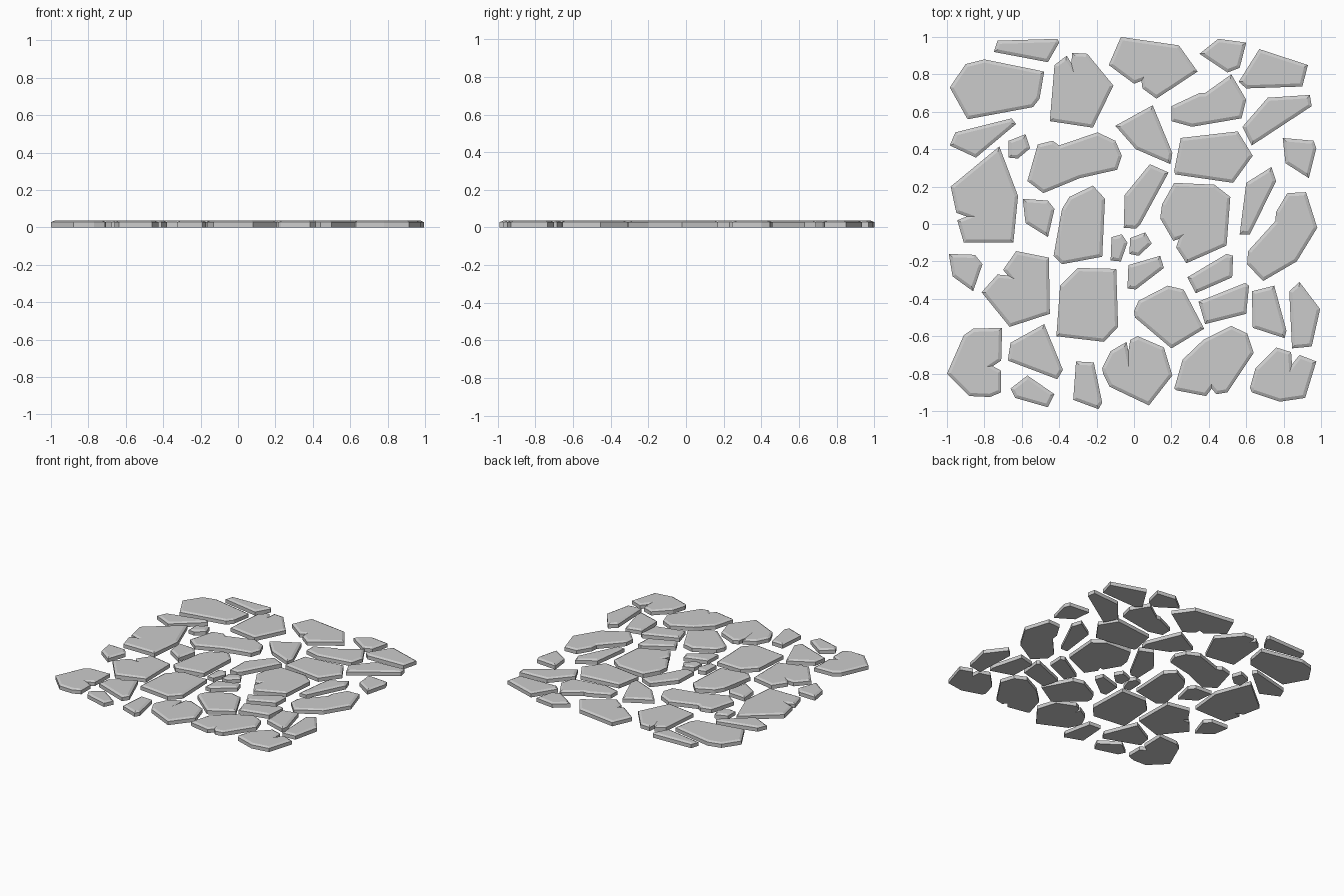
import bpy, bmesh

SIDE_H, TOP_H, CHAMFER = 0.028, 0.037, 0.017


def stone(*outline):
    """One flat paving stone: extruded outline with a chamfered top rim."""
    bm = bmesh.new()
    base = bm.faces.new([bm.verts.new((x, y, 0)) for x, y in outline])
    base.normal_update()
    if base.normal.z > 0:
        base.normal_flip()
    top = bmesh.ops.extrude_face_region(bm, geom=[base], use_keep_orig=True)["geom"]
    for v in top:
        if isinstance(v, bmesh.types.BMVert):
            v.co.z = SIDE_H
    bmesh.ops.recalc_face_normals(bm, faces=bm.faces[:])
    cap = max(bm.faces, key=lambda f: f.calc_center_median().z)
    bmesh.ops.inset_region(bm, faces=[cap], thickness=CHAMFER, use_even_offset=True)
    for v in cap.verts:
        v.co.z = TOP_H
    me = bpy.data.meshes.new("paving_stone")
    bm.to_mesh(me)
    bm.free()
    bpy.context.collection.objects.link(bpy.data.objects.new("paving_stone", me))


# back row
stone((-.75, .92), (-.73, .98), (-.41, .99), (-.40, .97), (-.46, .865))
stone((-.985, .73), (-.90, .855), (-.80, .88), (-.48, .815), (-.505, .67), (-.54, .625), (-.89, .56))
stone((-.45, .55), (-.425, .85), (-.36, .90), (-.335, .86), (-.33, .915), (-.25, .91), (-.11, .74), (-.22, .515))
stone((-.135, .85), (-.07, 1.0), (.24, .955), (.34, .815), (.12, .67), (.045, .725), (.04, .765), (0, .75))
stone((.35, .91), (.45, .99), (.60, .97), (.565, .835), (.50, .81))
stone((.56, .76), (.67, .935), (.93, .85), (.90, .735), (.60, .725))
# second row
stone((.20, .55), (.20, .63), (.35, .70), (.38, .70), (.52, .80), (.60, .665), (.575, .565), (.31, .52))
stone((.58, .52), (.715, .675), (.94, .69), (.95, .63), (.63, .42))
stone((-.985, .42), (-.955, .49), (-.655, .565), (-.63, .535), (-.845, .355))
stone((-.67, .355), (-.67, .445), (-.58, .48), (-.555, .405), (-.62, .35))
stone((-.57, .23), (-.515, .425), (-.435, .445), (-.40, .42), (-.195, .49), (-.10, .445),
      (-.065, .365), (-.09, .29), (-.29, .245), (-.485, .165))
stone((-.10, .525), (.10, .635), (.205, .38), (.195, .32), (.01, .40))
stone((.215, .285), (.25, .46), (.555, .495), (.635, .365), (.53, .22), (.22, .265))
stone((.795, .46), (.96, .445), (.975, .405), (.935, .245), (.81, .325))
# middle row
stone((-.98, .20), (-.72, .415), (-.62, .15), (-.645, -.10), (-.91, -.10), (-.945, .02), (-.895, .04), (-.95, .06))
stone((-.595, .135), (-.46, .125), (-.425, .08), (-.46, -.07), (-.58, .005))
stone((-.43, -.17), (-.385, .08), (-.345, .145), (-.22, .205), (-.155, .135), (-.17, -.175), (-.385, -.215))
stone((-.055, -.02), (-.05, .155), (.085, .32), (.185, .275), (.035, 0), (.01, -.025))
stone((.14, .03), (.15, .105), (.215, .22), (.43, .21), (.515, .145), (.495, -.115),
      (.28, -.21), (.225, -.125), (.24, -.08), (.21, -.09))
stone((.565, -.055), (.60, .22), (.735, .305), (.76, .23), (.62, -.055))
stone((.605, -.215), (.61, -.145), (.755, .015), (.76, .065), (.82, .165), (.92, .17), (.98, -.02), (.87, -.20), (.69, -.305))
# small chips around the centre
stone((-.125, -.195), (-.12, -.07), (-.065, -.055), (-.035, -.10), (-.07, -.20))
stone((-.025, -.16), (-.02, -.075), (.06, -.045), (.095, -.105), (.025, -.17))
stone((-.035, -.345), (-.03, -.22), (.14, -.17), (.16, -.235), (.01, -.35))
stone((.285, -.285), (.495, -.16), (.53, -.17), (.525, -.285), (.33, -.37))
# fourth row
stone((-.99, -.16), (-.85, -.165), (-.81, -.215), (-.86, -.36), (-.97, -.28))
stone((-.815, -.365), (-.73, -.27), (-.675, -.275), (-.70, -.245), (-.63, -.145), (-.455, -.18), (-.45, -.48), (-.665, -.55))
stone((-.415, -.60), (-.395, -.33), (-.30, -.235), (-.095, -.24), (-.085, -.55), (-.16, -.63))
stone((0, -.465), (.025, -.41), (.18, -.33), (.265, -.35), (.375, -.56), (.20, -.665), (.005, -.50))
stone((.345, -.415), (.595, -.315), (.615, -.33), (.60, -.48), (.38, -.535))
stone((.63, -.36), (.75, -.33), (.815, -.57), (.805, -.61), (.635, -.555))
stone((.83, -.36), (.885, -.31), (.995, -.455), (.95, -.655), (.845, -.665))
# front row
stone((-1, -.80), (-.91, -.595), (-.86, -.56), (-.705, -.555), (-.71, -.73), (-.755, -.76),
      (-.71, -.785), (-.71, -.90), (-.77, -.925), (-.88, -.92))
stone((-.675, -.73), (-.66, -.635), (-.48, -.535), (-.38, -.78), (-.41, -.83))
stone((-.66, -.88), (-.57, -.81), (-.425, -.91), (-.46, -.98), (-.635, -.93))
stone((-.325, -.94), (-.31, -.735), (-.215, -.74), (-.17, -.955), (-.19, -.99))
stone((-.17, -.77), (-.125, -.68), (-.04, -.63), (-.03, -.68), (-.02, -.62), (.02, -.60),
      (.16, -.66), (.205, -.81), (.08, -.97), (-.13, -.87), (-.165, -.80))
stone((.215, -.88), (.26, -.725), (.37, -.62), (.52, -.545), (.605, -.585), (.64, -.69),
      (.50, -.90), (.44, -.91), (.415, -.88), (.385, -.92), (.23, -.89))
stone((.62, -.875), (.65, -.77), (.76, -.66), (.84, -.685), (.845, -.75), (.885, -.70),
      (.975, -.735), (.915, -.93), (.78, -.95), (.63, -.90))
